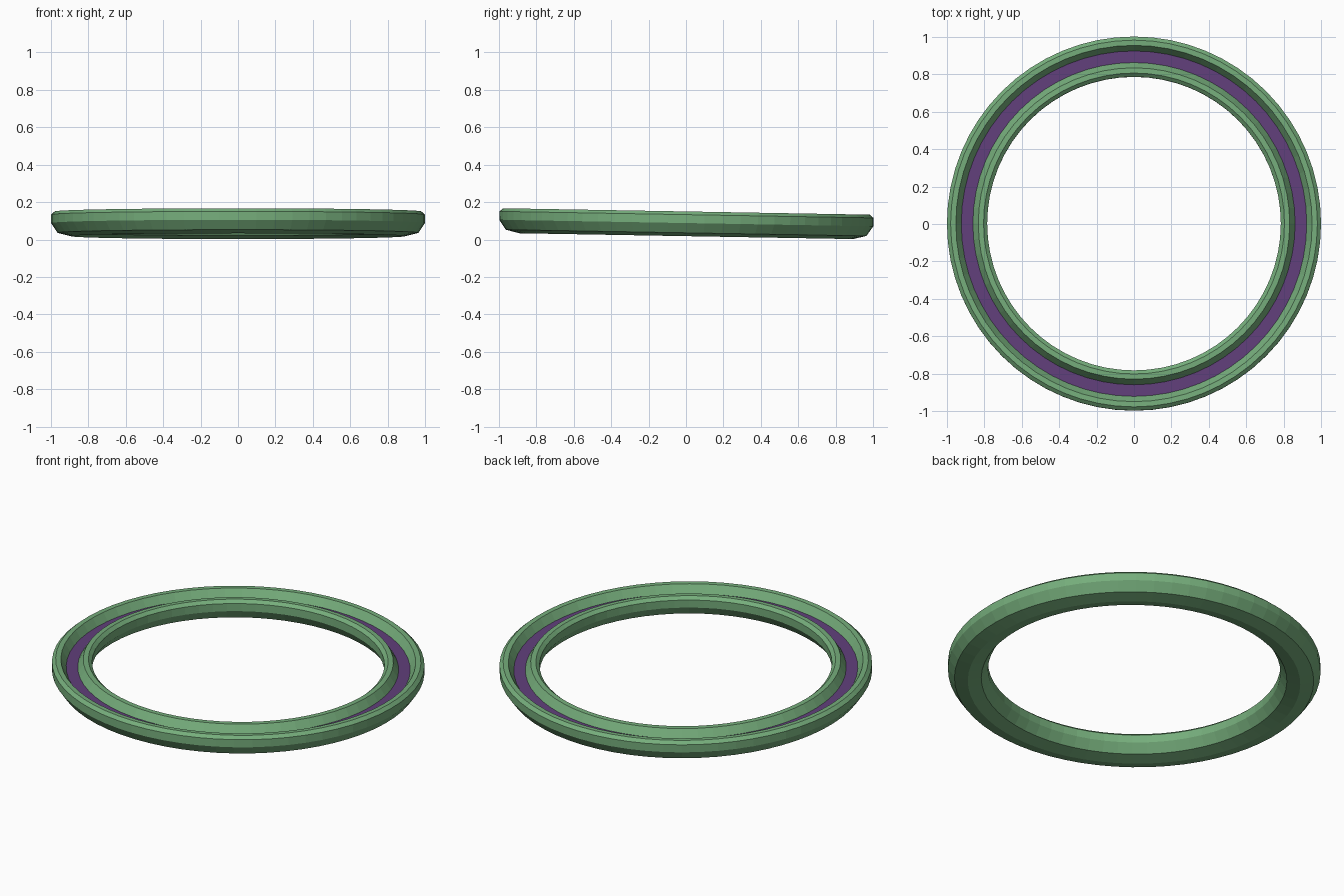
import bpy, bmesh, math
from mathutils import Matrix

if "Cube" in bpy.data.objects:
    bpy.data.objects.remove(bpy.data.objects["Cube"])

SEGMENTS = 64
TILT = Matrix.Rotation(math.radians(-1.0), 4, 'X')   # whole ring leans slightly back
MID = 0.8925                                         # centre radius of the section


def material(name, color):
    m = bpy.data.materials.new(name)
    m.diffuse_color = color
    m.use_nodes = True
    m.node_tree.nodes["Principled BSDF"].inputs["Base Color"].default_value = m.diffuse_color
    return m


def lathe(name, profile, mat):
    """Spin an open (radius, z) profile around z, flat shaded."""
    bm = bmesh.new()
    rings = []
    for i in range(SEGMENTS):
        a = 2 * math.pi * i / SEGMENTS
        rings.append([bm.verts.new((r * math.cos(a), r * math.sin(a), z)) for r, z in profile])
    for i in range(SEGMENTS):
        p, q = rings[i], rings[(i + 1) % SEGMENTS]
        for j in range(len(profile) - 1):
            bm.faces.new((p[j], p[j + 1], q[j + 1], q[j]))
    bm.transform(TILT)
    bm.normal_update()
    mesh = bpy.data.meshes.new(name)
    bm.to_mesh(mesh)
    bm.free()
    mesh.materials.append(mat)
    obj = bpy.data.objects.new(name, mesh)
    bpy.context.collection.objects.link(obj)
    return obj


green = material("green", (0.18, 0.42, 0.20, 1))
purple = material("purple", (0.12, 0.05, 0.20, 1))

# Half section as offsets from the centre radius: bottom keel, side, rim, groove wall
half = [(0.0, 0.018), (0.072, 0.036), (0.1075, 0.088), (0.1075, 0.133),
        (0.088, 0.15), (0.060, 0.149), (0.031, 0.104)]
inner = [(MID - d, z) for d, z in reversed(half[1:])]
outer = [(MID + d, z) for d, z in half]

# Ring body, open at the groove floor
lathe("ring_body", (inner + outer)[::-1], green)

# Coloured groove floor closing the section
lathe("groove_band", [inner[0], outer[-1]], purple)

# Outward normals on both parts
for obj, up_part in ((bpy.data.objects["ring_body"], False), (bpy.data.objects["groove_band"], True)):
    bm = bmesh.new()
    bm.from_mesh(obj.data)
    bm.normal_update()
    # reference face: lowest for the body (must face down), any for the band (must face up)
    ref = min(bm.faces, key=lambda f: f.calc_center_median().z)
    if (ref.normal.z > 0) != up_part:
        bmesh.ops.reverse_faces(bm, faces=bm.faces[:])
    bm.to_mesh(obj.data)
    bm.free()
